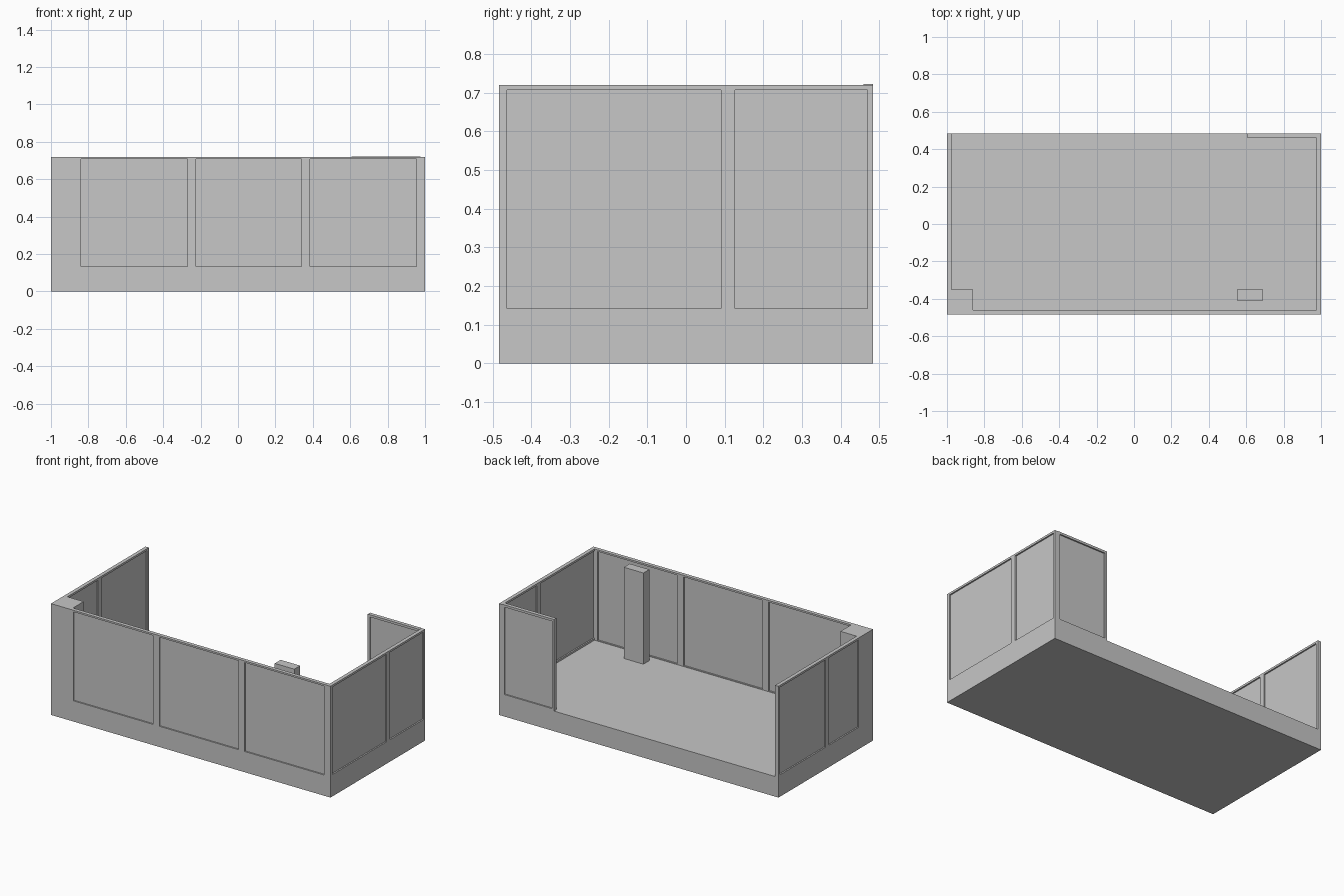
import bpy, bmesh
from mathutils import Vector

cube = bpy.data.objects.get("Cube")
if cube:
    bpy.data.objects.remove(cube, do_unlink=True)

# Single plain grey
grey = bpy.data.materials.new("plain_grey")
grey.use_nodes = True
COLOUR = (0.57, 0.57, 0.57, 1)
grey.diffuse_color = COLOUR
grey.node_tree.nodes["Principled BSDF"].inputs["Base Color"].default_value = COLOUR

FLOOR, TOP = 0.13, 0.72
HALF_X, HALF_Y = 1.0, 0.483
THICK, RECESS = 0.024, 0.009


def box_mesh(lo, hi):
    """Axis-aligned box between two corners."""
    lo, hi = Vector(lo), Vector(hi)
    bm = bmesh.new()
    bmesh.ops.create_cube(bm, size=1)
    for v in bm.verts:
        v.co = Vector(a + (c + 0.5) * (b - a) for a, b, c in zip(lo, hi, v.co))
    return bm


def finish(name, bm):
    bmesh.ops.recalc_face_normals(bm, faces=bm.faces)
    mesh = bpy.data.meshes.new(name)
    bm.to_mesh(mesh)
    bm.free()
    mesh.materials.append(grey)
    obj = bpy.data.objects.new(name, mesh)
    bpy.context.collection.objects.link(obj)


def box(name, lo, hi):
    finish(name, box_mesh(lo, hi))


def panelled_wall(name, lo, hi, axis, panels, z_range):
    """Wall running along axis, with panels sunk into both of its faces."""
    bm = box_mesh(lo, hi)
    across = 1 - axis
    cuts = [(axis, c) for span in panels for c in span]
    cuts += [(2, z) for z in z_range]
    for k, value in cuts:
        normal = Vector((0, 0, 0))
        normal[k] = 1
        bmesh.ops.bisect_plane(bm, geom=bm.verts[:] + bm.edges[:] + bm.faces[:],
                               plane_co=normal * value, plane_no=normal)
    bm.normal_update()

    def is_panel(face):
        c = face.calc_center_median()
        return (abs(face.normal[across]) > 0.9
                and z_range[0] < c.z < z_range[1]
                and any(a < c[axis] < b for a, b in panels))

    for face in [f for f in bm.faces if is_panel(f)]:
        inward = -face.normal * RECESS
        result = bmesh.ops.extrude_face_region(bm, geom=[face])
        moved = [g for g in result["geom"] if isinstance(g, bmesh.types.BMVert)]
        bmesh.ops.translate(bm, verts=moved, vec=inward)
        if face.is_valid:
            bmesh.ops.delete(bm, geom=[face], context="FACES_ONLY")
    finish(name, bm)


# Floor slab, corner block and free-standing column
box("floor_slab", (-HALF_X, -HALF_Y, 0), (HALF_X, HALF_Y, FLOOR))
box("corner_block", (-HALF_X, -HALF_Y, FLOOR), (-0.86, -0.35, TOP))
box("column", (0.55, -0.41, FLOOR), (0.69, -0.35, TOP))

# Panelled walls
SIDE_Z = (0.142, 0.707)
panelled_wall("front_wall", (-0.86, -HALF_Y, FLOOR),
              (HALF_X - THICK, THICK - HALF_Y, TOP), 0,
              [(-0.84, -0.27), (-0.225, 0.34), (0.385, 0.955)], (0.134, 0.709))
panelled_wall("left_wall", (HALF_X - THICK, -HALF_Y, FLOOR),
              (HALF_X, HALF_Y, TOP), 1,
              [(-0.463, 0.09), (0.127, 0.469)], SIDE_Z)
panelled_wall("right_wall", (-HALF_X, -0.35, FLOOR),
              (THICK - HALF_X, HALF_Y, TOP), 1,
              [(-0.335, -0.035), (0.0, 0.465)], SIDE_Z)
panelled_wall("back_wall", (0.607, HALF_Y - THICK, FLOOR),
              (HALF_X - THICK, HALF_Y, TOP + 0.002), 0,
              [(0.622, 0.962)], SIDE_Z)
